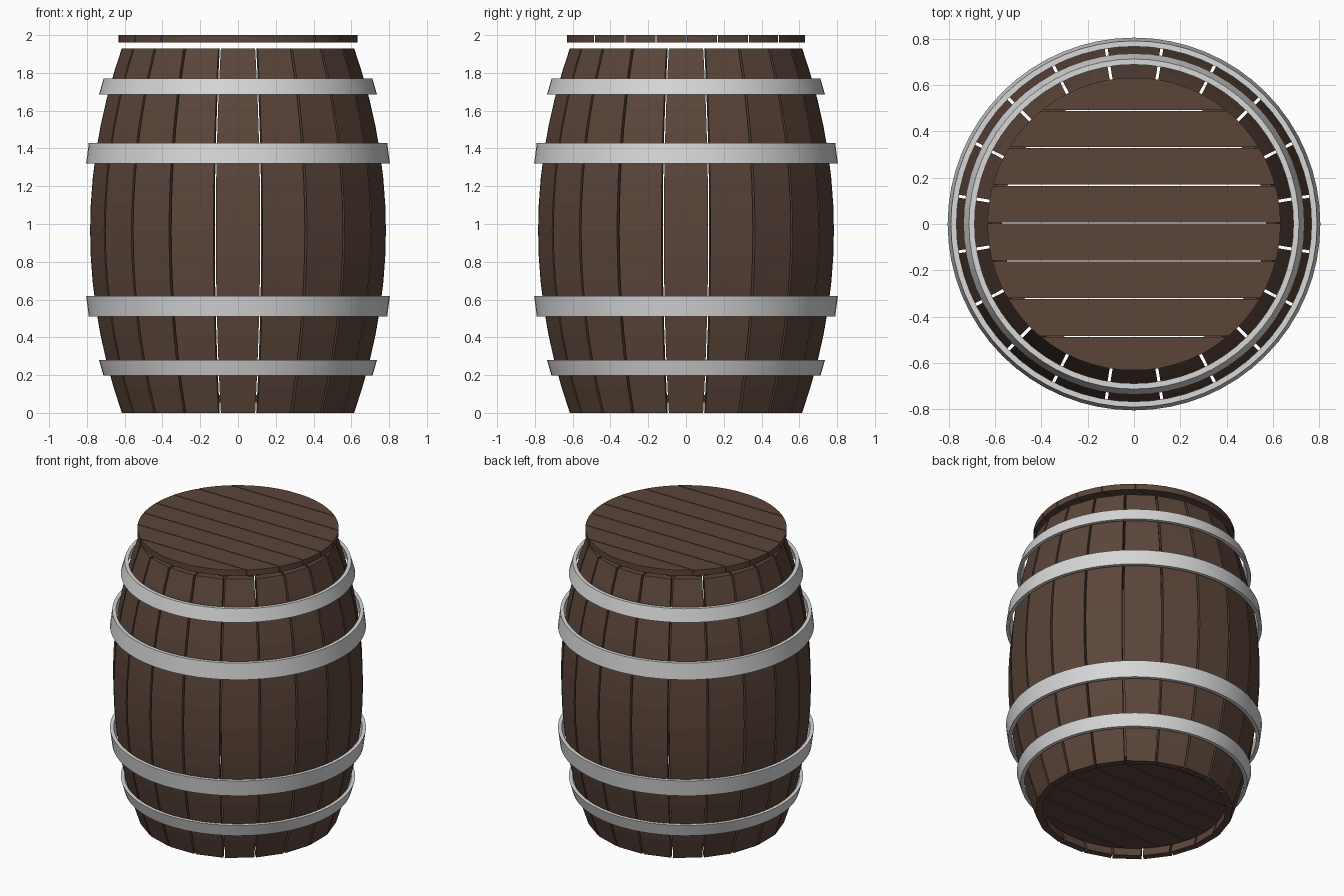
import bpy, bmesh, math

if "Cube" in bpy.data.objects:
    bpy.data.objects.remove(bpy.data.objects["Cube"])

H = 1.93          # stave length
N = 20            # number of staves


def material(name, col):
    m = bpy.data.materials.new(name)
    m.diffuse_color = (*col, 1)
    m.use_nodes = True
    m.node_tree.nodes["Principled BSDF"].inputs["Base Color"].default_value = m.diffuse_color
    return m


wood = material("dark wood", (0.105, 0.060, 0.042))
steel = material("pale steel", (0.68, 0.68, 0.68))


def make(name, bm, mat):
    bmesh.ops.recalc_face_normals(bm, faces=bm.faces)
    me = bpy.data.meshes.new(name)
    bm.to_mesh(me)
    bm.free()
    me.materials.append(mat)
    ob = bpy.data.objects.new(name, me)
    bpy.context.collection.objects.link(ob)
    return ob


def radius(z):
    """Outer barrel radius at height z."""
    t = (z - H / 2) / (H / 2)
    return 0.783 - 0.168 * t * t


# Staves: bowed flat boards with narrow gaps between them
def stave(i, segs=14, thick=0.045, gap=0.013):
    bm = bmesh.new()
    a = 2 * math.pi * i / N
    c, s = math.cos(a), math.sin(a)
    rings = []
    for k in range(segs + 1):
        z = H * k / segs
        ring = []
        for r, side in ((0, 1), (0, -1), (thick, -1), (thick, 1)):
            u = radius(z) - r
            v = side * (u * math.tan(math.pi / N) - gap / 2)
            ring.append(bm.verts.new((u * c - v * s, u * s + v * c, z)))
        rings.append(ring)
    for p, q in zip(rings, rings[1:]):
        for j in range(4):
            bm.faces.new((p[j], p[(j + 1) % 4], q[(j + 1) % 4], q[j]))
    bm.faces.new(rings[0])
    bm.faces.new(rings[-1])
    make(f"stave_{i + 1}", bm, wood)


for i in range(N):
    stave(i)


# Round heads: parallel planks along x, cut to a circle
def head(name, r, z0, z1, gap=0.005):
    cuts = [-r, -0.485, -0.322, -0.159, 0.004, 0.167, 0.33, 0.49, r]
    for i, (lo, hi) in enumerate(zip(cuts, cuts[1:])):
        lo = max(lo + gap / 2, -r + 0.001)
        hi = min(hi - gap / 2, r - 0.001)
        a0, a1 = math.asin(lo / r), math.asin(hi / r)
        arc = [a0 + (a1 - a0) * k / 6 for k in range(7)]
        pts = [(r * math.cos(a), r * math.sin(a)) for a in arc]
        pts += [(-x, y) for x, y in reversed(pts)]
        bm = bmesh.new()
        f = bm.faces.new([bm.verts.new((x, y, z0)) for x, y in pts])
        ext = bmesh.ops.extrude_face_region(bm, geom=[f])
        for v in ext["geom"]:
            if isinstance(v, bmesh.types.BMVert):
                v.co.z = z1
        make(f"{name}_plank_{i + 1}", bm, wood)


head("lid", 0.632, 1.96, 2.0)
head("bottom", 0.58, 0.055, 0.095)


# Metal hoops: tapered bands standing slightly off the staves
def hoop(name, z0, z1, r0, r1, t=0.024, n=64):
    bm = bmesh.new()
    prof = [(r0, z0), (r1, z1), (r1 - t, z1), (r0 - t, z0)]
    rings = [[bm.verts.new((r * math.cos(2 * math.pi * k / n),
                            r * math.sin(2 * math.pi * k / n), z))
              for r, z in prof] for k in range(n)]
    for k in range(n):
        p, q = rings[k], rings[(k + 1) % n]
        for j in range(4):
            bm.faces.new((p[j], q[j], q[(j + 1) % 4], p[(j + 1) % 4]))
    ob = make(name, bm, steel)
    bpy.ops.object.select_all(action='DESELECT')
    ob.select_set(True)
    bpy.context.view_layer.objects.active = ob
    bpy.ops.object.shade_smooth_by_angle(angle=math.radians(30))


hoop("top_hoop", 1.685, 1.77, 0.736, 0.712)
hoop("upper_hoop", 1.32, 1.43, 0.804, 0.790)
hoop("lower_hoop", 0.51, 0.62, 0.790, 0.804)
hoop("base_hoop", 0.197, 0.28, 0.712, 0.736)
